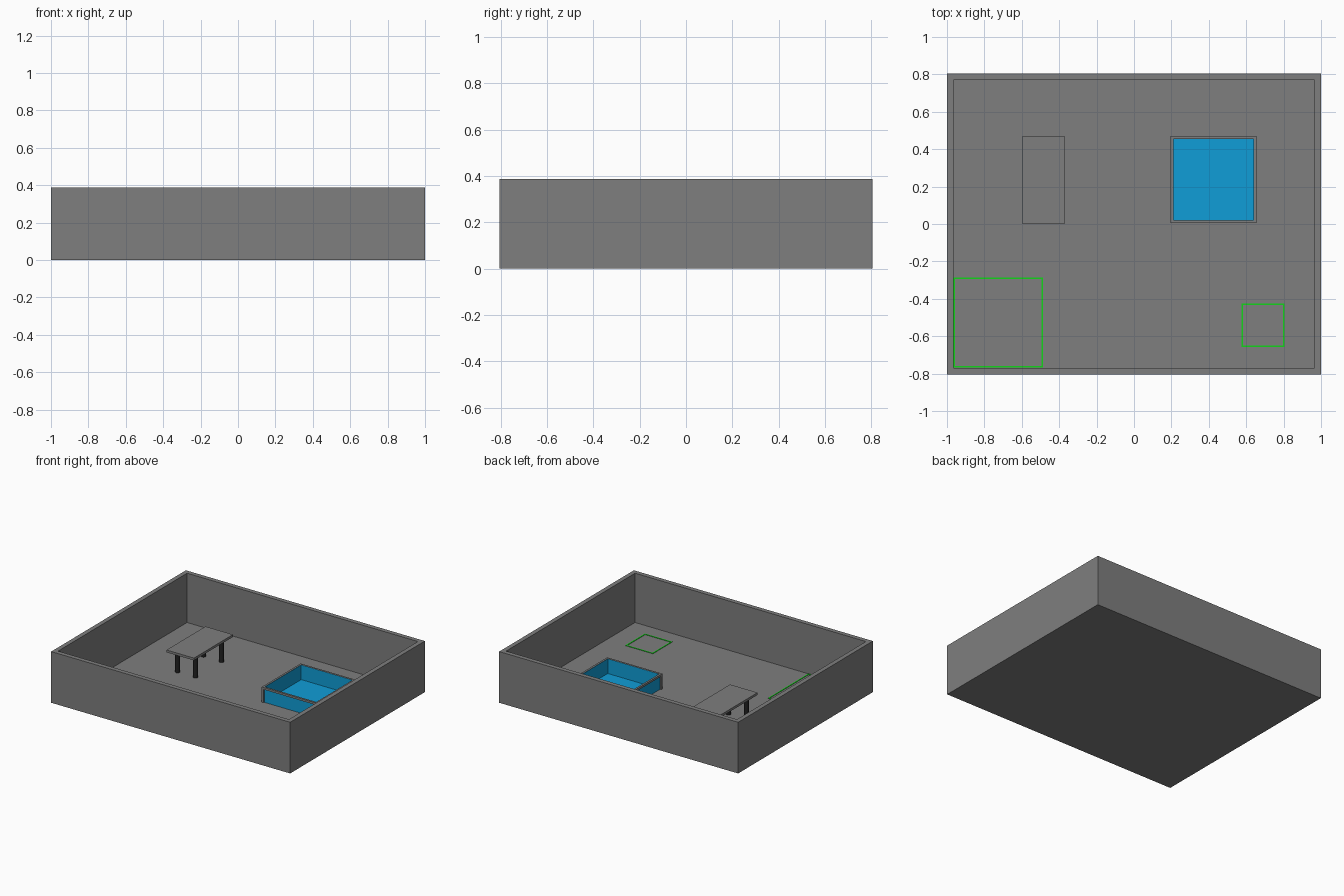
import bpy, bmesh, math

if "Cube" in bpy.data.objects:
    bpy.data.objects.remove(bpy.data.objects["Cube"])


def material(name, rgb):
    m = bpy.data.materials.new(name)
    m.diffuse_color = (*rgb, 1)
    m.use_nodes = True
    m.node_tree.nodes["Principled BSDF"].inputs["Base Color"].default_value = m.diffuse_color
    return m


GREY = material("grey", (0.21, 0.21, 0.21))
BLACK = material("near_black", (0.015, 0.015, 0.015))
BLUE = material("water_blue", (0.005, 0.34, 0.68))
GREEN = material("bright_green", (0.006, 0.66, 0.01))


def finish(bm, name, mat):
    me = bpy.data.meshes.new(name)
    bm.to_mesh(me)
    bm.free()
    me.materials.append(mat)
    ob = bpy.data.objects.new(name, me)
    bpy.context.collection.objects.link(ob)
    return ob


def box(name, x0, x1, y0, y1, z0, z1, mat):
    bm = bmesh.new()
    bmesh.ops.create_cube(bm, size=1)
    for v in bm.verts:
        v.co = (x0 if v.co.x < 0 else x1,
                y0 if v.co.y < 0 else y1,
                z0 if v.co.z < 0 else z1)
    return finish(bm, name, mat)


def ring(name, x0, x1, y0, y1, z0, z1, t, mat):
    """Rectangular wall loop of thickness t, made as one clean mesh."""
    bm = bmesh.new()
    rows = []
    for d, z in ((0, z0), (0, z1), (t, z1), (t, z0)):
        rows.append([bm.verts.new(c) for c in (
            (x0 + d, y0 + d, z), (x1 - d, y0 + d, z),
            (x1 - d, y1 - d, z), (x0 + d, y1 - d, z))])
    for r in range(4):
        a, b = rows[r], rows[(r + 1) % 4]
        for i in range(4):
            j = (i + 1) % 4
            bm.faces.new((a[i], a[j], b[j], b[i]))
    bmesh.ops.recalc_face_normals(bm, faces=bm.faces)
    return finish(bm, name, mat)


FLOOR = 0.014

# Room shell
ring("room_walls", -1, 1, -0.805, 0.805, 0, 0.387, 0.034, GREY)
box("room_floor", -0.966, 0.966, -0.771, 0.771, 0, FLOOR, GREY)

# Table with four round legs
box("table_top", -0.6, -0.37, 0.002, 0.468, 0.18, 0.198, GREY)
for x in (-0.56, -0.41):
    for y in (0.078, 0.388):
        bm = bmesh.new()
        bmesh.ops.create_cone(bm, cap_ends=True, segments=20, radius1=0.0175,
                              radius2=0.0175, depth=0.18 - FLOOR)
        bmesh.ops.translate(bm, verts=bm.verts, vec=(x, y, (0.18 + FLOOR) / 2))
        leg = finish(bm, "table_leg", BLACK)
        bpy.context.view_layer.objects.active = leg
        leg.select_set(True)
        bpy.ops.object.shade_smooth_by_angle(angle=math.radians(40))
        leg.select_set(False)

# Pool: grey frame of rim and corner posts, blue panels and base inside
X0, X1, Y0, Y1, TOP, BAR = 0.195, 0.656, 0.005, 0.47, 0.13, 0.015
ring("pool_rim", X0, X1, Y0, Y1, TOP - 0.016, TOP, BAR, GREY)
for x in (X0, X1 - BAR):
    for y in (Y0, Y1 - BAR):
        box("pool_post", x, x + BAR, y, y + BAR, FLOOR, TOP - 0.016, GREY)
ring("pool_panels", X0 + 0.009, X1 - 0.009, Y0 + 0.009, Y1 - 0.009,
     FLOOR, TOP - 0.002, 0.007, BLUE)
box("pool_base", X0 + 0.015, X1 - 0.015, Y0 + 0.015, Y1 - 0.015,
    FLOOR - 0.004, FLOOR + 0.004, BLUE)

# Green outlines marked on the floor
ring("large_floor_outline", -0.966, -0.486, -0.768, -0.285,
     FLOOR - 0.004, FLOOR + 0.003, 0.009, GREEN)
ring("small_floor_outline", 0.575, 0.805, -0.658, -0.425,
     FLOOR - 0.004, FLOOR + 0.003, 0.009, GREEN)
